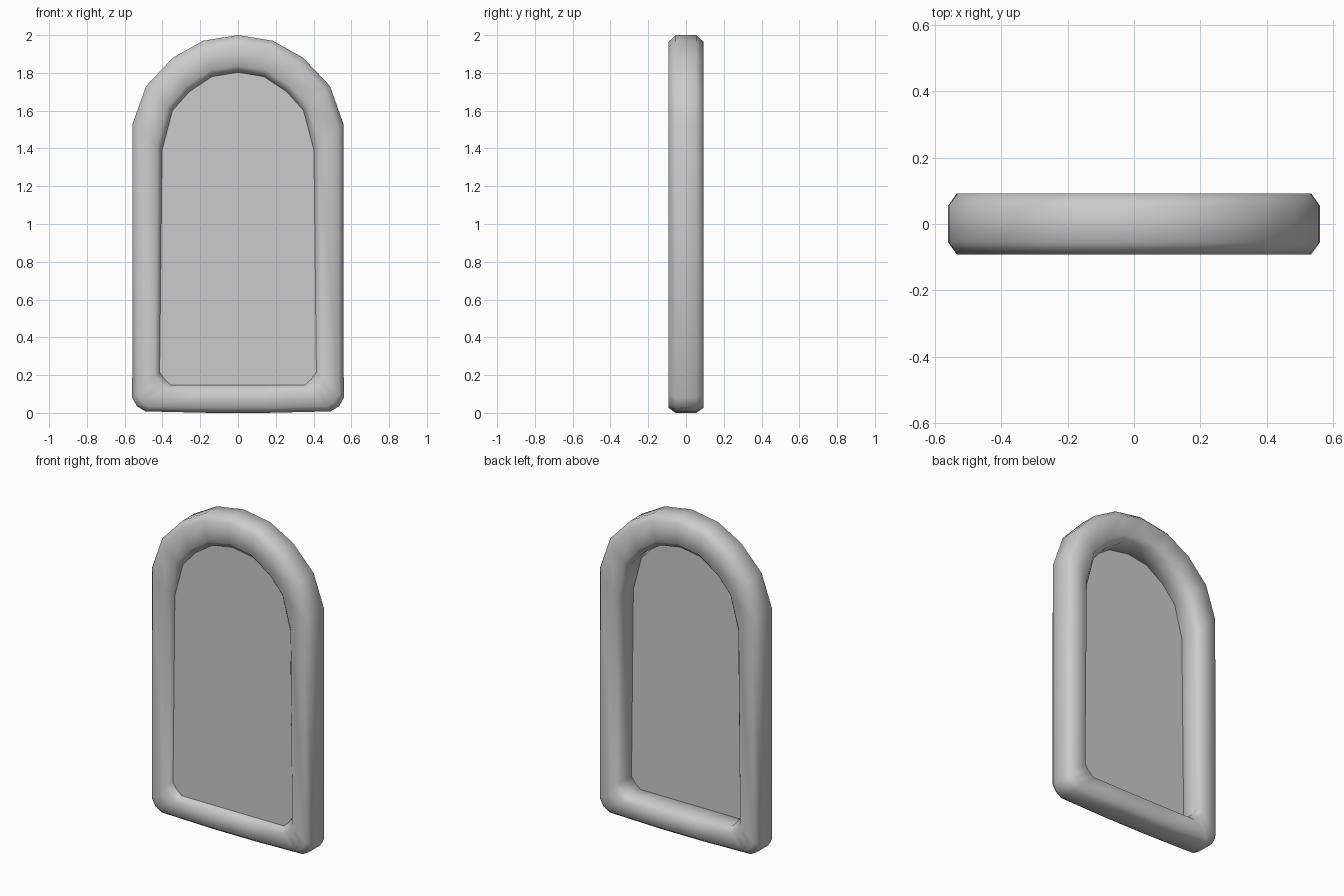
import bpy

if "Cube" in bpy.data.objects:
    bpy.data.objects.remove(bpy.data.objects["Cube"])

# Half outlines (x, z) from bottom corner up to the crown
OUTER = [(0.14, 0.0), (0.49, 0.008), (0.535, 0.035), (0.56, 0.08), (0.558, 1.53),
         (0.487, 1.73), (0.345, 1.88), (0.185, 1.97), (0.0, 2.0)]
INNER = [(0.14, 0.148), (0.355, 0.148), (0.388, 0.178), (0.415, 0.215), (0.402, 1.39),
         (0.347, 1.60), (0.258, 1.70), (0.138, 1.78), (0.0, 1.803)]
# Cross-section: (fraction from outer to inner edge, y)
SECTION = [(0, -0.055), (0.18, -0.092), (0.82, -0.092), (1, -0.055),
           (1, 0.055), (0.82, 0.092), (0.18, 0.092), (0, 0.055)]


def closed(half):
    return half + [(-x, z) for x, z in reversed(half[:-1])]


def add_mesh(name, verts, faces):
    mesh = bpy.data.meshes.new(name)
    mesh.from_pydata(verts, [], faces)
    mesh.update()
    obj = bpy.data.objects.new(name, mesh)
    bpy.context.collection.objects.link(obj)
    return obj


outer, inner = closed(OUTER), closed(INNER)
n, m = len(outer), len(SECTION)

# Rounded arch frame
verts = [(ox + (ix - ox) * f, y, oz + (iz - oz) * f)
         for (ox, oz), (ix, iz) in zip(outer, inner) for f, y in SECTION]
faces = [(i * m + j, i * m + (j + 1) % m,
          ((i + 1) % n) * m + (j + 1) % m, ((i + 1) % n) * m + j)
         for i in range(n) for j in range(m)]
frame = add_mesh("arch_frame", verts, faces)
frame.data.flip_normals()
frame.data.shade_smooth()

# Flat pane set near the front of the opening
pane = add_mesh("pane", [(x, -0.052, z) for x, z in inner], [tuple(range(n))])
